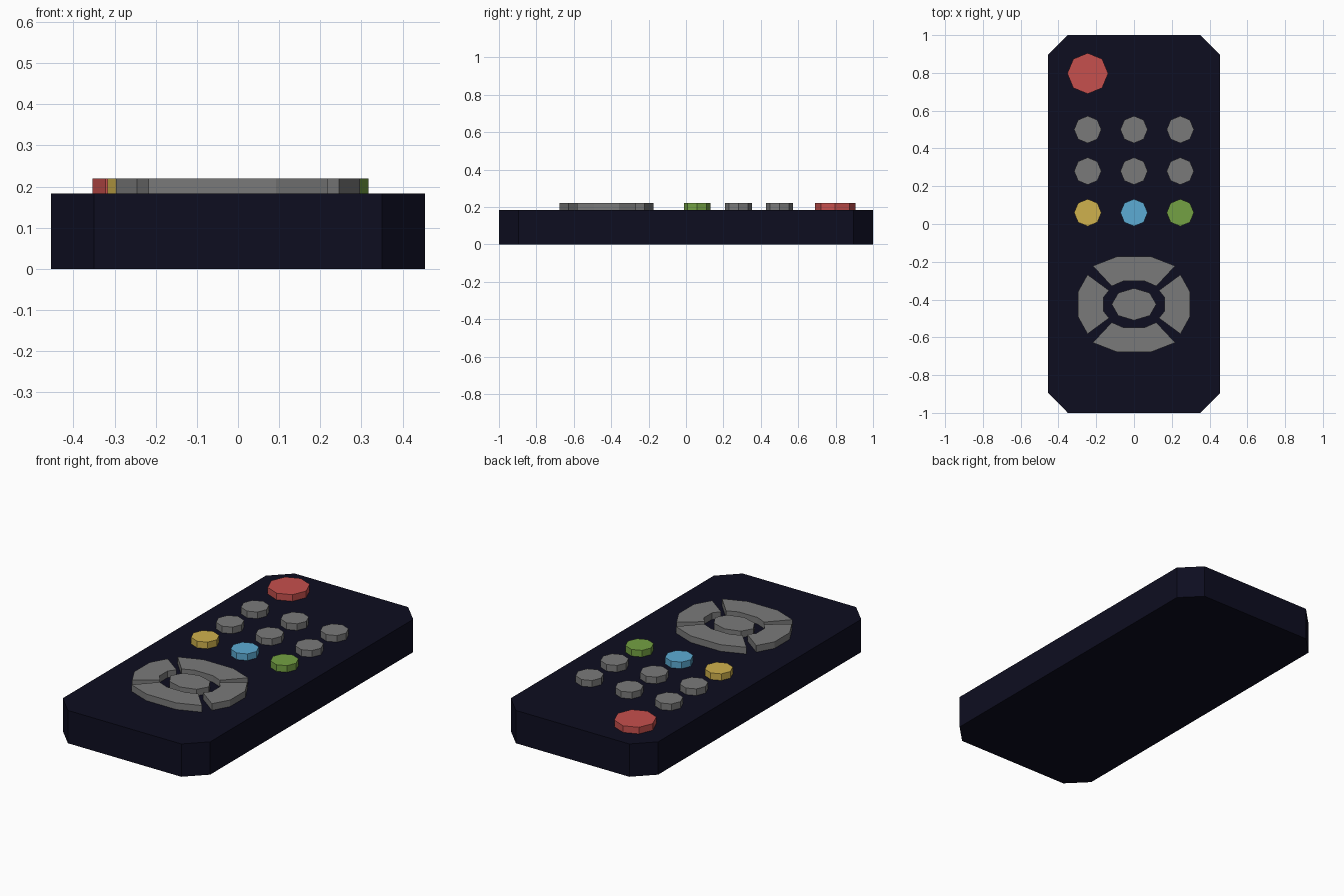
import bpy, bmesh, math

if "Cube" in bpy.data.objects:
    bpy.data.objects.remove(bpy.data.objects["Cube"], do_unlink=True)

BODY_TOP = 0.183
KEY_TOP = 0.22
KEY_BASE = BODY_TOP - 0.01


def material(name, rgb):
    """Flat colour given as 0-255 sRGB, stored as linear."""
    lin = [((c / 255 + 0.055) / 1.055) ** 2.4 if c > 10 else c / 255 / 12.92 for c in rgb]
    mat = bpy.data.materials.new(name)
    mat.use_nodes = True
    mat.diffuse_color = (*lin, 1)
    mat.node_tree.nodes["Principled BSDF"].inputs["Base Color"].default_value = (*lin, 1)
    return mat


navy = material("dark navy", (13, 13, 32))
grey = material("key grey", (122, 122, 122))
red = material("power red", (198, 80, 77))
yellow = material("key yellow", (207, 177, 77))
blue = material("key blue", (92, 171, 211))
green = material("key green", (116, 161, 67))


def prism(name, outline, z0, z1, mat):
    """Extrude a flat outline straight up."""
    bm = bmesh.new()
    base = bm.faces.new([bm.verts.new((x, y, z0)) for x, y in outline])
    top = bmesh.ops.extrude_face_region(bm, geom=[base])["geom"]
    verts = [v for v in top if isinstance(v, bmesh.types.BMVert)]
    bmesh.ops.translate(bm, vec=(0, 0, z1 - z0), verts=verts)
    bmesh.ops.recalc_face_normals(bm, faces=bm.faces)
    mesh = bpy.data.meshes.new(name)
    bm.to_mesh(mesh)
    bm.free()
    mesh.materials.append(mat)
    obj = bpy.data.objects.new(name, mesh)
    bpy.context.collection.objects.link(obj)
    return obj


def octagon_key(name, x, y, rx, ry, mat):
    angles = [i * math.pi / 4 for i in range(8)]
    outline = [(x + rx * math.cos(a), y + ry * math.sin(a)) for a in angles]
    return prism(name, outline, KEY_BASE, KEY_TOP, mat)


# Body: a slab with chamfered corners
w, l, c = 0.455, 1.0, 0.105
quarter = [(w, l - c), (w - c, l)]
half = quarter + [(-x, y) for x, y in reversed(quarter)]
prism("body", half + [(-x, -y) for x, y in half], 0, BODY_TOP, navy)

# Power key
octagon_key("power_key", -0.245, 0.797, 0.108, 0.108, red)

# Key grid, with the coloured row nearest the front
rows = [("upper", 0.50, (grey, grey, grey)),
        ("middle", 0.28, (grey, grey, grey)),
        ("lower", 0.06, (yellow, blue, green))]
for row, y, mats in rows:
    for side, x, mat in zip(("right", "centre", "left"), (-0.245, 0, 0.245), mats):
        octagon_key(f"{row}_{side}_key", x, y, 0.072, 0.072, mat)

# Direction pad: oval centre and four mirrored ring segments
PAD_Y = -0.425
octagon_key("pad_centre", 0, PAD_Y, 0.118, 0.085, grey)

back_half = [(0.218, 0.203), (0.092, 0.252)]
back_inner = [(-0.118, 0.096), (-0.058, 0.122)]
back = (back_half + [(-x, y) for x, y in reversed(back_half)]
        + back_inner + [(-x, y) for x, y in reversed(back_inner)])
side_half = [(0.246, -0.157), (0.296, -0.067)]
side_inner = [(0.132, 0.073), (0.162, 0.036)]
side = (side_half + [(x, -y) for x, y in reversed(side_half)]
        + side_inner + [(x, -y) for x, y in reversed(side_inner)])

for name, shape, sx, sy in [("pad_back", back, 1, 1), ("pad_front", back, 1, -1),
                            ("pad_left", side, 1, 1), ("pad_right", side, -1, 1)]:
    prism(name, [(sx * x, PAD_Y + sy * y) for x, y in shape], KEY_BASE, KEY_TOP, grey)
